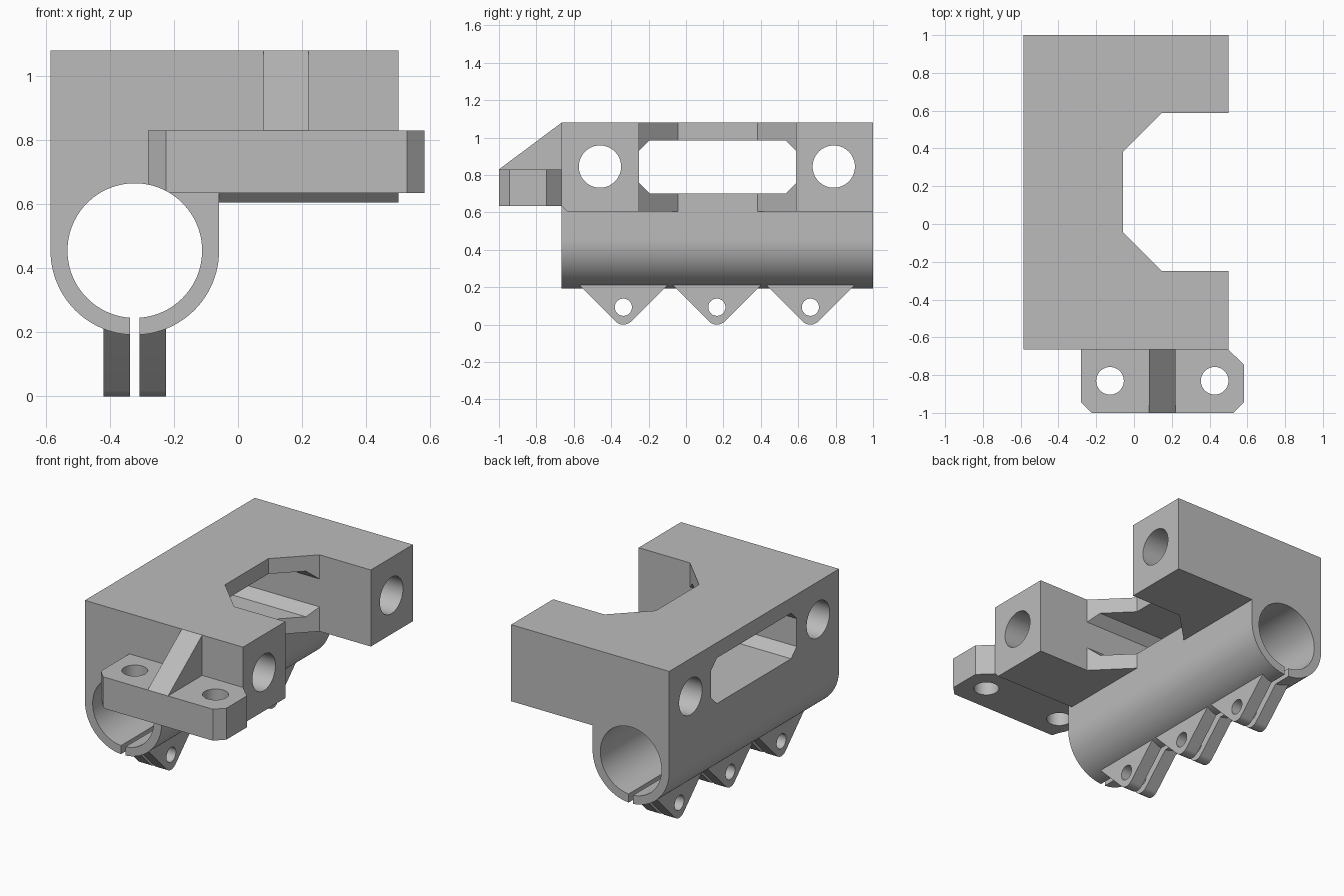
import bpy, bmesh, math

if "Cube" in bpy.data.objects:
    bpy.data.objects.remove(bpy.data.objects["Cube"])

grey = bpy.data.materials.new("light grey")
grey.use_nodes = True
grey.diffuse_color = (0.5, 0.5, 0.5, 1)
grey.node_tree.nodes["Principled BSDF"].inputs["Base Color"].default_value = (0.5, 0.5, 0.5, 1)

PLACE = {"x": lambda a, b, t: (t, a, b),
         "y": lambda a, b, t: (a, t, b),
         "z": lambda a, b, t: (a, b, t)}


def prism(name, outline, axis, lo, hi):
    """Extrude a 2D outline along one axis."""
    bm = bmesh.new()
    ends = [[bm.verts.new(PLACE[axis](a, b, t)) for a, b in outline] for t in (lo, hi)]
    bm.faces.new(ends[0])
    bm.faces.new(ends[1][::-1])
    n = len(outline)
    for i in range(n):
        j = (i + 1) % n
        bm.faces.new((ends[0][i], ends[1][i], ends[1][j], ends[0][j]))
    bmesh.ops.recalc_face_normals(bm, faces=bm.faces)
    mesh = bpy.data.meshes.new(name)
    bm.to_mesh(mesh)
    bm.free()
    mesh.materials.append(grey)
    obj = bpy.data.objects.new(name, mesh)
    bpy.context.collection.objects.link(obj)
    return obj


def arc(a, b, r, start, end, steps):
    angles = [math.radians(start + (end - start) * i / steps) for i in range(steps + 1)]
    return [(a + r * math.cos(t), b + r * math.sin(t)) for t in angles]


def circle(a, b, r, steps=64):
    return arc(a, b, r, 0, 360, steps)[:-1]


def rect(a0, a1, b0, b1):
    return [(a0, b0), (a1, b0), (a1, b1), (a0, b1)]


def cut(obj, outline, axis, lo, hi):
    """Subtract a prism from the object."""
    cutter = prism("cutter", outline, axis, lo, hi)
    cutter.hide_render = True
    mod = obj.modifiers.new("cut", "BOOLEAN")
    mod.operation = "DIFFERENCE"
    mod.solver = "EXACT"
    mod.object = cutter
    select(obj)
    bpy.ops.object.modifier_apply(modifier=mod.name)
    bpy.data.objects.remove(cutter)


def select(obj):
    bpy.ops.object.select_all(action="DESELECT")
    obj.select_set(True)
    bpy.context.view_layer.objects.active = obj


# Main dimensions
TX, TZ, TUBE_R, BORE_R = -0.322, 0.455, 0.263, 0.21
LEFT, RIGHT, ARM, TOP = TX - TUBE_R, 0.5, 0.605, 1.08
FRONT, BACK = -0.665, 1.0
INNER = TX + TUBE_R
N0, N1, SLOPE = -0.25, 0.588, 0.207
SLIT = (-0.337, -0.307)
bore = circle(TX, TZ, BORE_R, 96)

# Body: block with a tube holder along its lower edge
body = prism("body", [(LEFT, TOP), (RIGHT, TOP), (RIGHT, ARM), (INNER, ARM)]
             + arc(TX, TZ, TUBE_R, 0, -180, 48), "y", FRONT, BACK)
cut(body, bore, "y", -1.2, 1.2)
cut(body, rect(*SLIT, 0.1, 0.4), "y", -1.2, 1.2)
# Tapered notch between the two arms
cut(body, [(0.7, N0), (INNER + SLOPE, N0), (INNER, N0 + SLOPE),
           (INNER, N1 - SLOPE), (INNER + SLOPE, N1), (0.7, N1)], "z", 0.5, 1.2)
# Chamfered side window
C, W0, W1 = 0.055, 0.702, 0.985
cut(body, [(N0 + C, W0), (N1 - C, W0), (N1, W0 + C), (N1, W1 - C),
           (N1 - C, W1), (N0 + C, W1), (N0, W1 - C), (N0, W0 + C)], "x", -0.8, 0.8)
# Rod holes
for y in (-0.46, 0.79):
    cut(body, circle(y, 0.845, 0.113), "x", -0.8, 0.8)
# Lower front chamfer of the front arm
cut(body, [(FRONT - 0.1, 0.735), (FRONT - 0.1, 0.505), (FRONT + 0.13, 0.505)],
    "x", INNER, 0.7)

# Mounting tab with two screw holes
T0, T1 = 0.635, 0.83
tab = prism("mounting_tab", [(-0.28, FRONT), (-0.28, -0.945), (-0.225, -1), (0.527, -1),
                             (0.582, -0.945), (0.582, -0.745), (RIGHT, FRONT)], "z", T0, T1)
cut(tab, bore, "y", -1.2, 1.2)
for x in (-0.127, 0.427):
    cut(tab, circle(x, -0.83, 0.073), "z", 0.4, 1.2)

# Sloped rib above the tab
rib = prism("tab_rib", [(-1, T1), (FRONT, T1), (FRONT, TOP)], "x", 0.08, 0.22)

# Clamp lugs: three pairs either side of the slit
parts = [body, tab, rib]
R, LUG_TOP = 0.06, 0.23
for y in (-0.335, 0.165, 0.665):
    half = LUG_TOP + 0.025
    outline = ([(y + half, LUG_TOP), (y - half, LUG_TOP)]
               + arc(y, R, R, 225, 315, 12))
    for side, x0, x1 in (("right", -0.42, SLIT[0]), ("left", SLIT[1], -0.224)):
        lug = prism("clamp_lug_" + side, outline, "x", x0, x1)
        cut(lug, circle(y, 0.093, 0.046, 40), "x", -0.8, 0.8)
        parts.append(lug)

for obj in parts:
    select(obj)
    bpy.ops.object.shade_smooth_by_angle(angle=math.radians(25))
